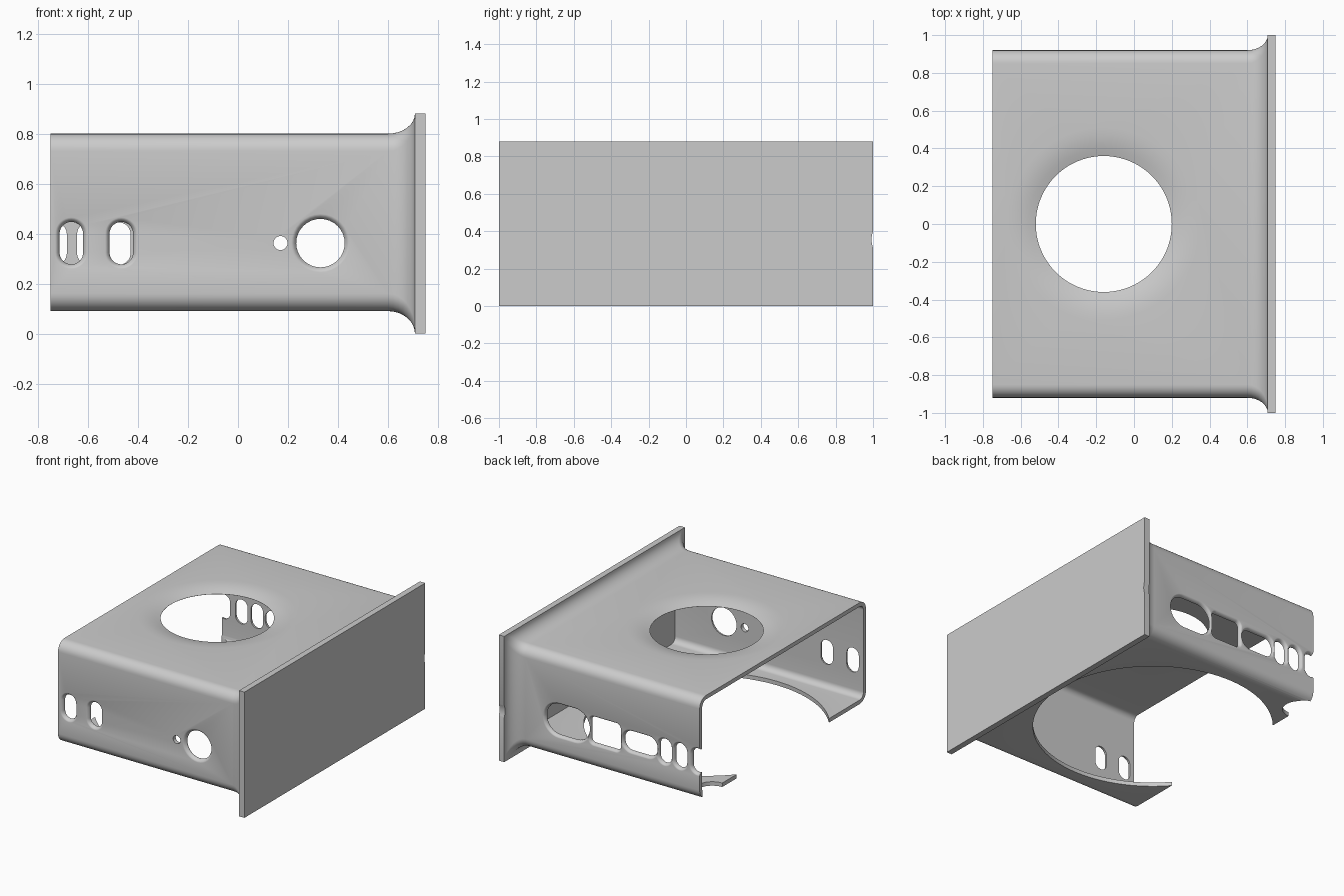
import bpy, bmesh, math
from mathutils import Vector

if "Cube" in bpy.data.objects:
    bpy.data.objects.remove(bpy.data.objects["Cube"])

X, Y, Z = Vector((1, 0, 0)), Vector((0, 1, 0)), Vector((0, 0, 1))

metal = bpy.data.materials.new("plain grey")
metal.diffuse_color = (0.6, 0.6, 0.6, 1)
metal.use_nodes = True
metal.node_tree.nodes["Principled BSDF"].inputs["Base Color"].default_value = metal.diffuse_color


def outline(w, h, r, n=8):
    """Rounded rectangle as 2D points, centred on the origin."""
    pts = []
    for i, (sx, sy) in enumerate([(1, 1), (-1, 1), (-1, -1), (1, -1)]):
        for k in range(n + 1):
            a = math.radians(90 * (i + k / n))
            pts.append((sx * (w / 2 - r) + r * math.cos(a),
                        sy * (h / 2 - r) + r * math.sin(a)))
    return pts


def loft(name, rings, closed=False):
    """Skin a list of rings; cap the ends, or join last ring to first."""
    bm = bmesh.new()
    loops = [[bm.verts.new(p) for p in ring] for ring in rings]
    pairs = list(zip(loops, loops[1:]))
    if closed:
        pairs.append((loops[-1], loops[0]))
    else:
        bm.faces.new(loops[0])
        bm.faces.new(loops[-1])
    for a, b in pairs:
        for i in range(len(a)):
            j = (i + 1) % len(a)
            bm.faces.new((a[i], a[j], b[j], b[i]))
    bmesh.ops.remove_doubles(bm, verts=bm.verts, dist=1e-5)
    bmesh.ops.recalc_face_normals(bm, faces=bm.faces)
    me = bpy.data.meshes.new(name)
    bm.to_mesh(me)
    bm.free()
    ob = bpy.data.objects.new(name, me)
    bpy.context.collection.objects.link(ob)
    me.materials.append(metal)
    return ob


def section(x, dy, z0, z1, r):
    """Rounded cross-section of the sleeve at x."""
    zc = (z0 + z1) / 2
    return [(x, p, zc + q) for p, q in outline(2 * dy, z1 - z0, r)]


def cut(ob, origin, u, v, inward, w, h, r, flare=0.0, depth=0.0, n=8, through=0.1):
    """Cut a rounded opening whose outer rim may be flared."""
    steps = [(-0.05, flare)]
    if flare:
        steps += [(depth * s * s, flare * (1 - s)) for s in (0, .25, .5, .75, 1)]
    steps.append((through, 0))
    rings = [[Vector(origin) + u * p + v * q + inward * t
              for p, q in outline(w + 2 * g, h + 2 * g, r + g, n)] for t, g in steps]
    cutter = loft("cutter", rings)
    mod = ob.modifiers.new("cut", 'BOOLEAN')
    mod.operation = 'DIFFERENCE'
    mod.solver = 'EXACT'
    mod.object = cutter
    bpy.context.view_layer.objects.active = ob
    bpy.ops.object.modifier_apply(modifier=mod.name)
    bpy.data.objects.remove(cutter)


# Hollow sleeve: outer skin with a fillet flaring to the plate, then inner skin
WALL = 0.028
rings = [section(-0.75, 0.92, 0.09, 0.80, 0.07)]
for k in range(9):
    a = math.radians(90 * k / 8)
    x, g = 0.60 + 0.108 * math.sin(a), 1 - math.cos(a)
    rings.append(section(x, 0.92 + 0.08 * g, 0.09 - 0.09 * g, 0.80 + 0.08 * g, 0.07 - 0.05 * g))
rings.append(section(0.72, 0.995, 0.005, 0.875, 0.02))
for x in (0.72, -0.75):
    rings.append(section(x, 0.92 - WALL, 0.09 + WALL, 0.80 - WALL, 0.07 - WALL))
sleeve = loft("sleeve", rings, closed=True)

# Flat end plate
plate = loft("end_plate", [[(x, -1, 0), (x, 1, 0), (x, 1, .88), (x, -1, .88)]
                           for x in (0.708, 0.75)])

# Top hole with a shallow dished rim
cut(sleeve, (-0.16, 0, 0.80), X, Y, -Z, 0.72, 0.72, 0.36, 0.15, 0.027, n=20)

# Large floor cut-out and a small scallop, both open at the end
cut(sleeve, (-0.16, 0, 0.09), X, Y, Z, 1.56, 1.56, 0.78, n=24, through=0.06)
cut(sleeve, (-0.75, 0.78, 0.09), X, Y, Z, 0.22, 0.22, 0.11, through=0.06)

# Front wall openings: (x, width, height, corner radius, flare)
for x, w, h, r, f in [(-0.667, 0.094, 0.17, 0.047, 0.018), (-0.467, 0.094, 0.17, 0.047, 0.018),
                      (0.33, 0.194, 0.194, 0.097, 0.02), (0.17, 0.056, 0.056, 0.028, 0)]:
    cut(sleeve, (x, -0.92, 0.362), X, Z, Y, w, h, r, f, 0.018)

# Back wall openings
for x, w, h, r in [(0.28, 0.34, 0.22, 0.108), (-0.015, 0.23, 0.185, 0.03),
                   (-0.285, 0.26, 0.14, 0.065), (-0.477, 0.094, 0.17, 0.047),
                   (-0.597, 0.094, 0.17, 0.047), (-0.732, 0.094, 0.17, 0.047)]:
    cut(sleeve, (x, 0.92, 0.36), X, Z, -Y, w, h, r, 0.016, 0.016)

# Shallow cable groove across the back edge of plate and fillet
for part in (sleeve, plate):
    cut(part, (0.5, 1.112, 0.355), Y, Z, X, 0.24, 0.24, 0.12, n=16, through=0.4)

# Smooth curved surfaces, keep edges sharp
for part in (sleeve, plate):
    bpy.ops.object.select_all(action='DESELECT')
    part.select_set(True)
    bpy.context.view_layer.objects.active = part
    bpy.ops.object.shade_smooth_by_angle(angle=math.radians(30))
